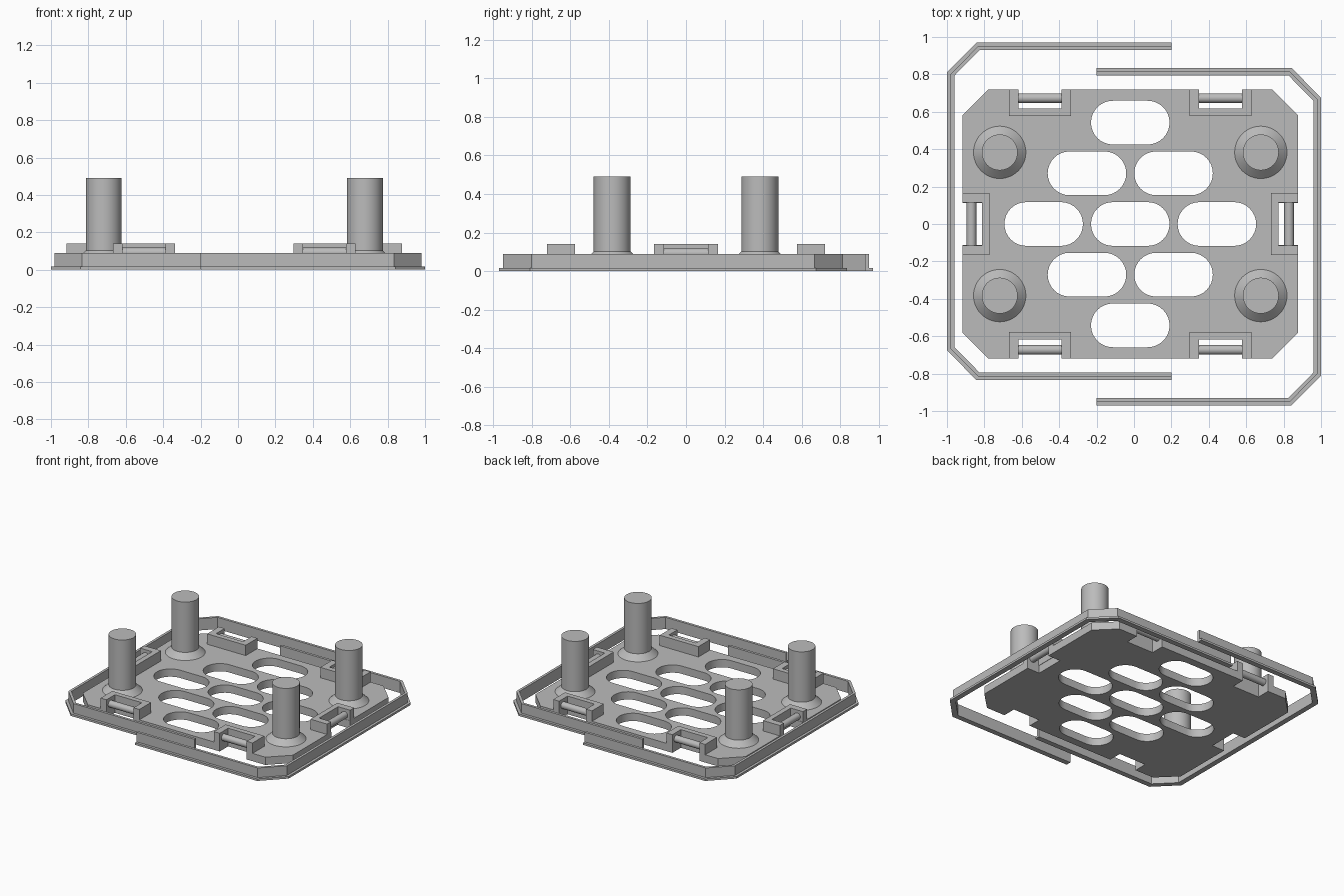
import bpy, bmesh, math
from mathutils import Vector

if "Cube" in bpy.data.objects:
    bpy.data.objects.remove(bpy.data.objects["Cube"])

CX = -0.02           # plate centre in x
PLATE_T = 0.06       # plate thickness
grey = bpy.data.materials.new("plain grey")
grey.diffuse_color = (0.5, 0.5, 0.5, 1)
grey.use_nodes = True
grey.node_tree.nodes["Principled BSDF"].inputs["Base Color"].default_value = grey.diffuse_color


def finish(name, bm, smooth=False):
    bmesh.ops.recalc_face_normals(bm, faces=bm.faces)
    me = bpy.data.meshes.new(name)
    bm.to_mesh(me)
    bm.free()
    ob = bpy.data.objects.new(name, me)
    bpy.context.collection.objects.link(ob)
    me.materials.append(grey)
    if smooth:
        bpy.ops.object.select_all(action='DESELECT')
        ob.select_set(True)
        bpy.context.view_layer.objects.active = ob
        bpy.ops.object.shade_smooth_by_angle(angle=math.radians(30))
    return ob


def prism(name, pts, z0, z1):
    bm = bmesh.new()
    face = bm.faces.new([bm.verts.new((x, y, z0)) for x, y in pts])
    top = bmesh.ops.extrude_face_region(bm, geom=[face])
    bmesh.ops.translate(bm, vec=(0, 0, z1 - z0),
                        verts=[v for v in top["geom"] if isinstance(v, bmesh.types.BMVert)])
    return finish(name, bm)


def sweep(name, path, profile):
    """Sweep an (inward offset, height) profile along an open mitred path."""
    P = [Vector(p) for p in path]
    dirs = [(b - a).normalized() for a, b in zip(P, P[1:])]
    bm = bmesh.new()
    rings = []
    for i, p in enumerate(P):
        a, b = dirs[max(i - 1, 0)], dirs[min(i, len(dirs) - 1)]
        na, nb = Vector((-a.y, a.x)), Vector((-b.y, b.x))
        m = (na + nb) / (1 + na.dot(nb))
        rings.append([bm.verts.new((p.x + m.x * o, p.y + m.y * o, z)) for o, z in profile])
    n = len(profile)
    for r, s in zip(rings, rings[1:]):
        for k in range(n):
            bm.faces.new((r[k], r[(k + 1) % n], s[(k + 1) % n], s[k]))
    bm.faces.new(rings[0])
    bm.faces.new(rings[-1])
    return finish(name, bm)


# Plate: notched octagon with oblong slots, as a filled 2D curve
quad = [(0.79, 0.113), (0.896, 0.113), (0.896, 0.583), (0.757, 0.72),
        (0.598, 0.72), (0.598, 0.617), (0.368, 0.617), (0.368, 0.72)]
half = quad + [(-x, y) for x, y in reversed(quad)]
outline = half + [(x, -y) for x, y in reversed(half)]


def slot(cx, cy, r=0.117, hl=0.093, n=16):
    pts = []
    for side, start in ((1, -90), (-1, 90)):
        for i in range(n + 1):
            a = math.radians(start + 180 * i / n)
            pts.append((cx + side * hl + r * math.cos(a), cy + r * math.sin(a)))
    return pts


loops = [outline]
for row, count in ((-2, 1), (-1, 2), (0, 3), (1, 2), (2, 1)):
    for k in range(count):
        loops.append(slot((k - (count - 1) / 2) * 0.463, row * 0.271))

cu = bpy.data.curves.new("plate_curve", 'CURVE')
cu.dimensions = '2D'
cu.fill_mode = 'BOTH'
cu.extrude = PLATE_T / 2
for pts in loops:
    s = cu.splines.new('POLY')
    s.points.add(len(pts) - 1)
    for p, (x, y) in zip(s.points, pts):
        p.co = (x + CX, y, 0, 1)
    s.use_cyclic_u = True
helper = bpy.data.objects.new("plate_curve", cu)
bpy.context.collection.objects.link(helper)
bpy.context.view_layer.update()
bm = bmesh.new()
bm.from_mesh(helper.to_mesh())
bmesh.ops.remove_doubles(bm, verts=bm.verts, dist=1e-4)
bmesh.ops.translate(bm, verts=bm.verts, vec=(0, 0, PLATE_T / 2))
bpy.data.objects.remove(helper)
finish("base_plate", bm, smooth=True)

# Clips: U-shaped wall open to the outside, with a round bar across it
clip = [(-0.165, 0), (-0.165, -0.143), (0.165, -0.143), (0.165, 0),
        (0.115, 0), (0.115, -0.103), (-0.115, -0.103), (-0.115, 0)]
spots = [(0.483, 0.72, 0), (-0.483, 0.72, 0), (0.483, -0.72, 180), (-0.483, -0.72, 180),
         (0.896, 0, -90), (-0.896, 0, 90)]
for x, y, deg in spots:
    wall = prism("clip_wall", clip, PLATE_T, 0.14)
    bm = bmesh.new()
    bmesh.ops.create_cone(bm, cap_ends=True, segments=24, radius1=0.026, radius2=0.026, depth=0.24)
    for v in bm.verts:
        v.co = (v.co.z, v.co.x - 0.047, v.co.y + 0.092)
    bar = finish("clip_bar", bm, smooth=True)
    for ob in (wall, bar):
        ob.location = (x + CX, y, 0)
        ob.rotation_euler.z = math.radians(deg)

# Posts: round pillar with a conical foot, turned as one profile
for sx in (-1, 1):
    for sy in (-1, 1):
        bm = bmesh.new()
        rings = []
        for r, z in ((0.14, PLATE_T - 0.005), (0.14, PLATE_T), (0.096, 0.102), (0.096, 0.49)):
            rings.append([bm.verts.new((r * math.cos(math.tau * i / 48),
                                        r * math.sin(math.tau * i / 48), z)) for i in range(48)])
        for a, b in zip(rings, rings[1:]):
            for i in range(48):
                j = (i + 1) % 48
                bm.faces.new((a[i], a[j], b[j], b[i]))
        bm.faces.new(rings[0])
        bm.faces.new(rings[-1])
        post = finish("post", bm, smooth=True)
        post.location = (CX + sx * 0.698, sy * 0.383, 0)

# Two overlapping half frames: thin wall with an outer foot lip
rail = [(0, 0), (0.04, 0), (0.04, 0.09), (0.02, 0.09), (0.02, 0.016), (0, 0.016)]
left = [(0.2, 0.97), (-0.842, 0.97), (-1, 0.81), (-1, -0.675), (-0.842, -0.835), (0.2, -0.835)]
sweep("left_frame", left, rail)
sweep("right_frame", [(-x, -y) for x, y in left], rail)
